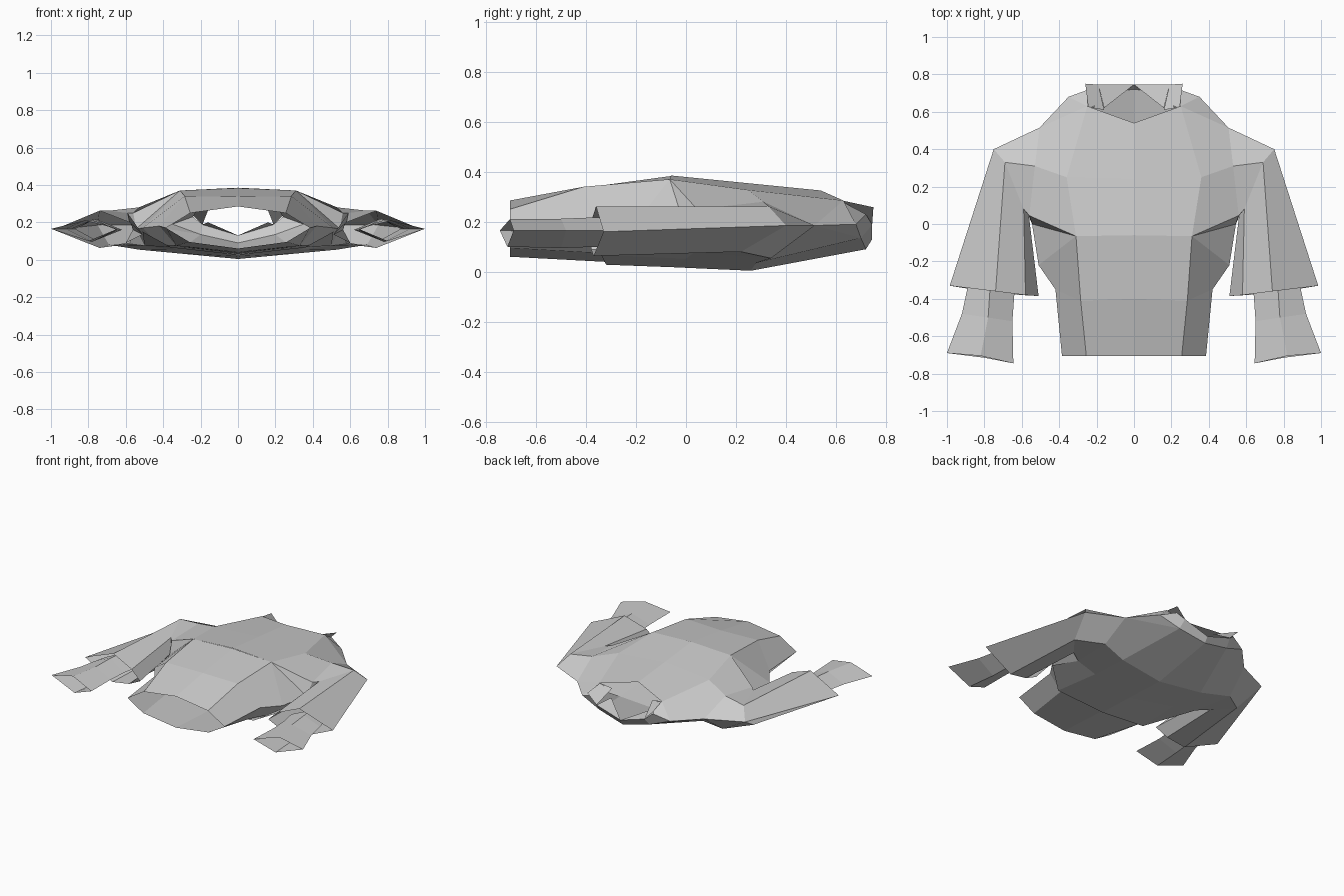
import bpy, bmesh


def loft(name, rows, closed=False):
    """Skin between matching rows of points (right half), then mirror across x = 0."""
    bm = bmesh.new()
    grid = [[bm.verts.new(p) for p in row] for row in rows]
    n = len(rows[0])
    for a, b in zip(grid, grid[1:]):
        for i in range(n if closed else n - 1):
            j = (i + 1) % n
            bm.faces.new((a[i], a[j], b[j], b[i]))
    bmesh.ops.remove_doubles(bm, verts=bm.verts, dist=0.002)
    bmesh.ops.recalc_face_normals(bm, faces=bm.faces)
    me = bpy.data.meshes.new(name)
    bm.to_mesh(me)
    bm.free()
    ob = bpy.data.objects.new(name, me)
    bpy.context.collection.objects.link(ob)
    mod = ob.modifiers.new("mirror", 'MIRROR')
    mod.use_clip = True
    return ob


# Seam points shared by the jacket panels, the shirt and the sleeve
shoulder_seam = (.505, .515, .185)
arm_front = (.53, .31, .28)
armpit_front = (.56, .045, .25)
armpit = (.545, .0, .165)
armpit_back = (.5, .03, .075)
arm_back = (.53, .34, .054)
neck_side = (.35, .68, .19)
chest_corner = (.31, -.065, .37)
collar_corner = (.19, .745, .188)

# Inner shirt: hem, waist, chest (front centre round to back centre)
loft("shirt_body", [
    [(0, -.705, .285), (.255, -.705, .25), (.385, -.705, .17), (.26, -.705, .095), (0, -.705, .06)],
    [(0, -.40, .337), (.285, -.41, .34), (.42, -.35, .18), (.33, -.35, .075), (0, -.33, .04)],
    [(0, -.06, .383), chest_corner, (.51, -.22, .17), (.42, -.2, .08), (0, -.2, .035)],
    [(0, -.06, .383), chest_corner, armpit, armpit_back, (0, 0, .03)],
])

# Panel closing the side under the jacket hem
loft("underarm_panel", [
    [chest_corner, armpit_front],
    [chest_corner, armpit],
])

# Jacket front: hem, chest, shoulder, neckline
loft("jacket_front", [
    [(0, -.06, .385), chest_corner, armpit_front],
    [(0, .24, .355), (.36, .25, .327), arm_front],
    [(0, .54, .325), (.25, .63, .285), shoulder_seam],
    [(0, .54, .325), (.25, .63, .285), neck_side],
])

# Jacket back: hem, underarm, shoulder blades, neckline
loft("jacket_back", [
    [(0, -.32, .028), (.36, -.34, .068), (.51, -.22, .15)],
    [(0, -.05, .018), (.33, .0, .052), armpit_back],
    [(0, .26, .004), (.33, .28, .035), arm_back],
    [(0, .72, .09), (.2, .70, .135), shoulder_seam],
    [(0, .72, .09), (.2, .70, .135), neck_side],
])

# Wide outer sleeve: armhole, shoulder cap, cuff
loft("jacket_sleeve", [
    [shoulder_seam, arm_front, armpit_front, armpit, armpit_back, arm_back],
    [(.75, .40, .185), (.69, .33, .262), (.59, .08, .25), (.562, .045, .16),
     (.58, .08, .085), (.69, .22, .08)],
    [(.985, -.33, .16), (.74, -.36, .262), (.58, -.38, .20), (.51, -.385, .135),
     (.60, -.38, .09), (.74, -.37, .063)],
], closed=True)

# Inner sleeve flaring out below the cuff
loft("shirt_sleeve", [
    [(.87, -.26, .165), (.76, -.26, .218), (.62, -.28, .16), (.76, -.26, .105)],
    [(.89, -.34, .165), (.77, -.35, .218), (.64, -.38, .16), (.77, -.35, .10)],
    [(.92, -.48, .165), (.78, -.50, .212), (.65, -.52, .16), (.78, -.50, .095)],
    [(1.0, -.69, .165), (.82, -.705, .21), (.645, -.745, .165), (.80, -.715, .10)],
], closed=True)

# Standing collar around the back of the neck
loft("collar_stand", [
    [(0, .72, .09), (.2, .70, .135), neck_side, (.25, .63, .285)],
    [(0, .745, .13), collar_corner, (.24, .72, .23), (.21, .625, .28)],
])

# Folded inside of the collar
loft("collar_lining", [
    [(0, .745, .13), collar_corner],
    [(0, .745, .13), (.16, .62, .2)],
])

# Upright collar points beside the neckline
loft("collar_flap", [
    [(.16, .61, .265), collar_corner],
    [(.245, .625, .285), (.26, .75, .258)],
])
